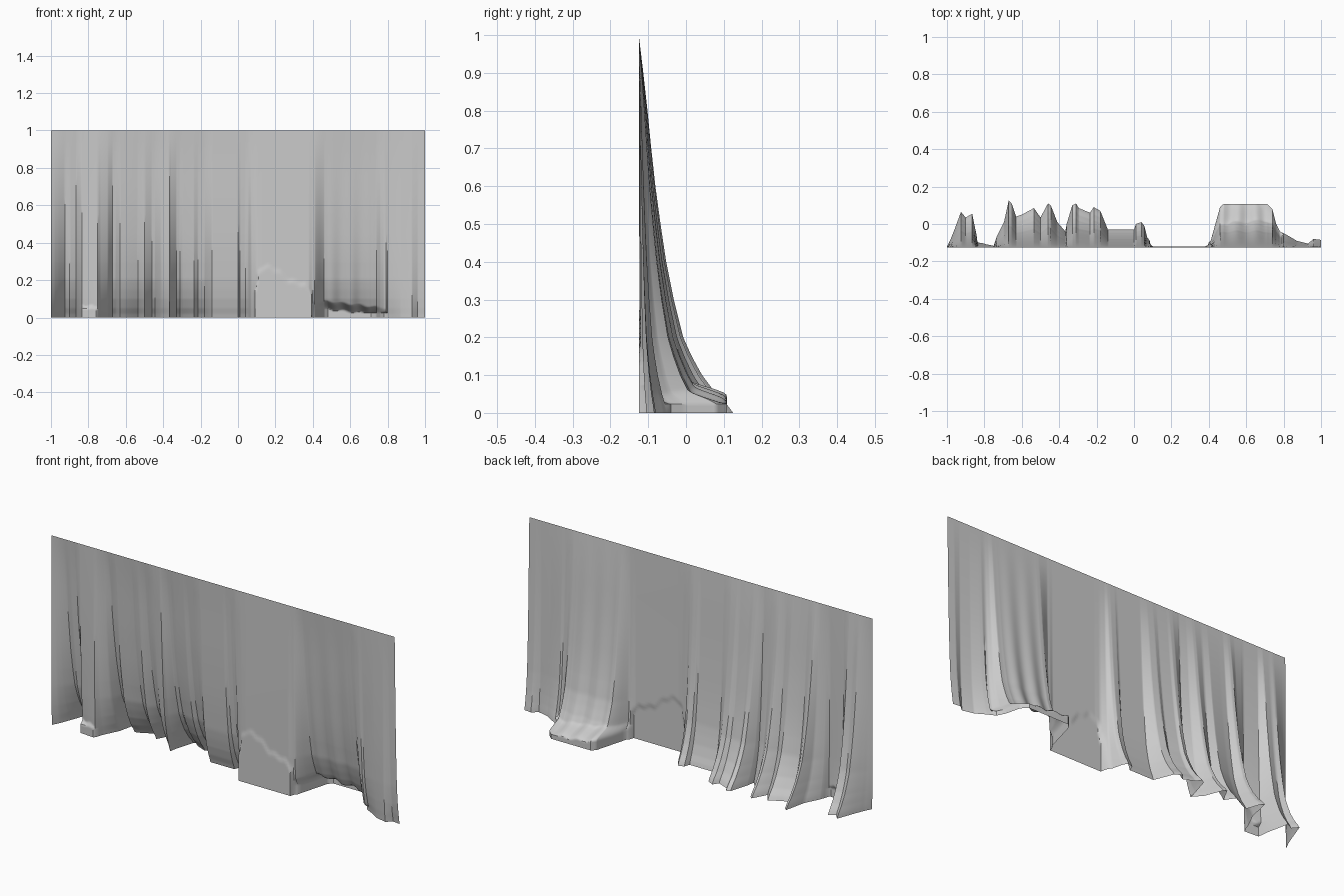
import bpy, bmesh, math

if "Cube" in bpy.data.objects:
    bpy.data.objects.remove(bpy.data.objects["Cube"])

# Hem line seen from above: (x, y) of the lower edge
HEM = [(-1, -.12), (-.98, -.08), (-.96, -.03), (-.925, .065), (-.90, .035), (-.865, .055),
       (-.85, -.02), (-.835, -.09), (-.80, -.10), (-.75, -.115), (-.735, -.07), (-.695, .01),
       (-.67, .125), (-.655, .112), (-.63, .04), (-.60, .05), (-.535, .085), (-.50, .035),
       (-.46, .11), (-.445, .10), (-.41, .01), (-.367, -.04), (-.36, .0), (-.33, .10),
       (-.31, .11), (-.295, .085), (-.235, .06), (-.215, .09), (-.18, .07), (-.14, -.03),
       (0, -.03), (.01, 0), (.04, .01), (.055, -.01), (.07, -.07), (.10, -.11), (.13, -.116),
       (.38, -.115), (.41, -.09), (.435, 0), (.46, .09), (.48, .108), (.71, .108), (.74, .08),
       (.76, 0), (.78, -.04), (.82, -.06), (.87, -.09), (.93, -.105), (.96, -.08), (1, -.085)]
# Flare of the cloth by height: (z, share of the hem offset)
FLARE = [(0, 1), (.02, .94), (.05, .82), (.1, .67), (.15, .56), (.2, .47), (.3, .37), (.4, .29),
         (.5, .23), (.6, .176), (.7, .132), (.8, .092), (.9, .048), (1, 0)]
# Top edge of the flat patch pressed forward
PATCH = [(.095, .15), (.11, .26), (.17, .275), (.23, .24), (.27, .20), (.36, .18), (.395, .14)]
BACK = -.125


def lerp(table, t):
    if t <= table[0][0]:
        return table[0][1]
    for (a, va), (b, vb) in zip(table, table[1:]):
        if t <= b:
            return va + (vb - va) * (t - a) / (b - a)
    return table[-1][1]


def ramp(a, b, t):
    t = max(0, min(1, (t - a) / (b - a)))
    return t * t * (3 - 2 * t)


def depth(x, z):
    hem = lerp(HEM, x) - BACK
    off = hem * lerp(FLARE, z)
    # Ledge where the cloth rests on something near the right end
    if .40 < x < .80:
        top = .095 - .11 * (x - .4) + .005 * math.sin(x * 70)
        upper = off * (.78 + .05 * math.sin(x * 60))
        k = ramp(top - .045, top, z)
        off = hem * (1 - k) + upper * k
        if z < .028:
            off = hem
    # Flat patch and small left tuck pressed to the front plane
    if .09 < x < .40:
        h = lerp(PATCH, x) + .006 * math.sin(x * 90)
        off = min(off, .012) * ramp(h - .015, h + .01, z)
    if -.84 < x < -.75:
        off *= .25 + .75 * ramp(.045, .065 + .008 * math.sin(x * 110), z)
    return BACK + off


# Draped sheet: columns follow the folds, rows are denser near the hem
xs = sorted({round(-1 + i / 120, 4) for i in range(241)} | {p[0] for p in HEM})
zs = [i * .006 for i in range(18)] + [.108 + i * .012 for i in range(16)]
zs += [.3 + i * .05 for i in range(15)]
bm = bmesh.new()
grid = [[bm.verts.new((x, depth(x, z), z)) for x in xs] for z in zs]
for r0, r1 in zip(grid, grid[1:]):
    for i in range(len(xs) - 1):
        bm.faces.new((r0[i], r0[i + 1], r1[i + 1], r1[i]))
mesh = bpy.data.meshes.new("draped_cloth")
bm.to_mesh(mesh)
bm.free()
cloth = bpy.data.objects.new("draped_cloth", mesh)
bpy.context.collection.objects.link(cloth)
bpy.context.view_layer.objects.active = cloth
cloth.select_set(True)
bpy.ops.object.shade_smooth_by_angle(angle=math.radians(35))
